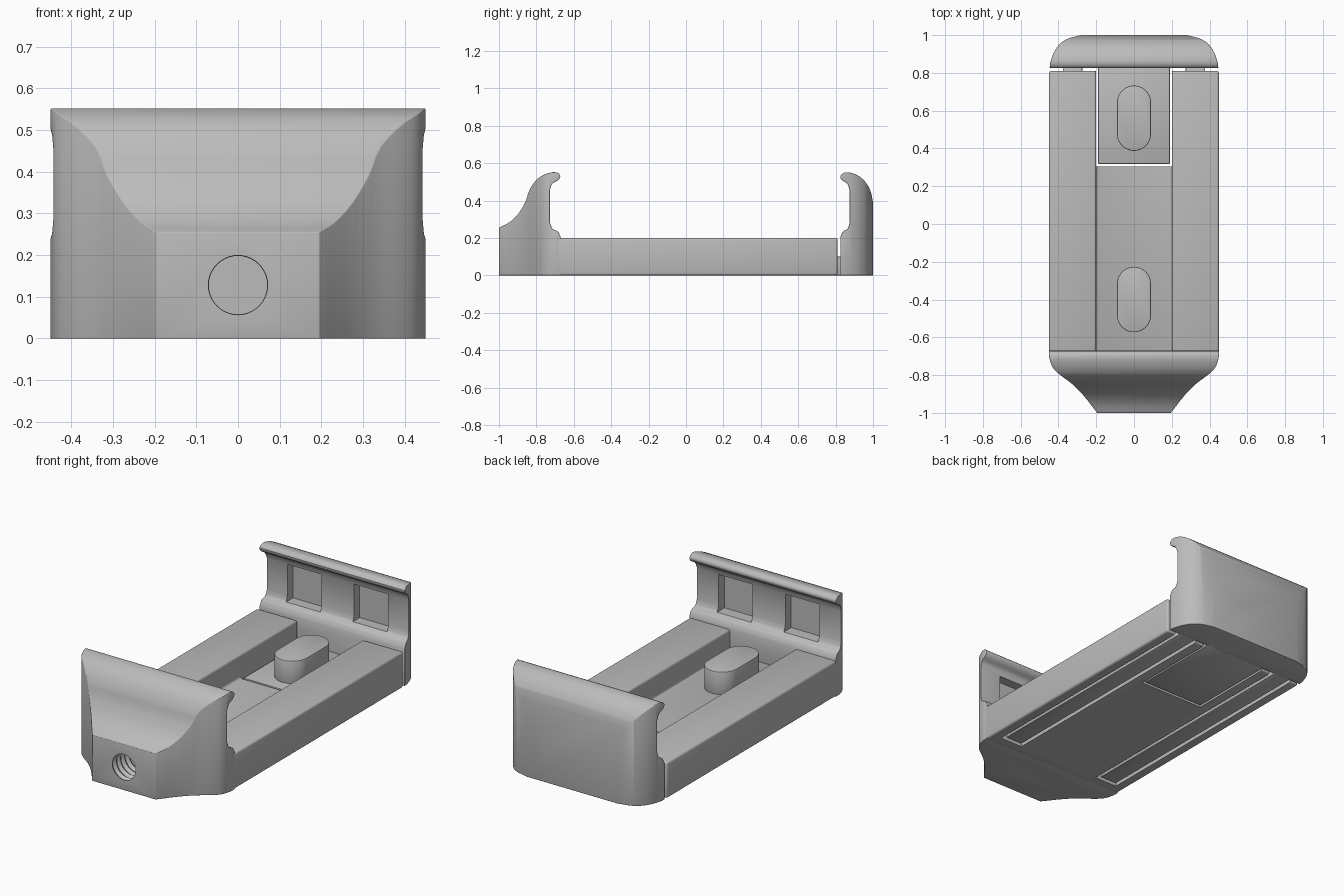
import bpy, bmesh, math
from mathutils import Vector

cube = bpy.data.objects.get("Cube")
if cube:
    bpy.data.objects.remove(cube, do_unlink=True)

grey = bpy.data.materials.new("mid grey plastic")
grey.use_nodes = True
grey.diffuse_color = (0.5, 0.5, 0.5, 1)
grey.node_tree.nodes["Principled BSDF"].inputs["Base Color"].default_value = (0.5, 0.5, 0.5, 1)


def curve(points, steps=3):
    """Smooth curve through the given 2D points."""
    p = [Vector(q) for q in points]
    p = [2 * p[0] - p[1]] + p + [2 * p[-1] - p[-2]]
    out = []
    for a, b, c, d in zip(p, p[1:], p[2:], p[3:]):
        for i in range(steps):
            t = i / steps
            out.append((2 * b + (c - a) * t + (2 * a - 5 * b + 4 * c - d) * t * t
                        + (3 * b - a - 3 * c + d) * t ** 3) / 2)
    return [tuple(q) for q in out] + [tuple(points[-1])]


def prism(name, outline, axis, lo, hi):
    """Extrude a 2D outline along x, y or z."""
    place = {"x": lambda u, v, w: (w, u, v),
             "y": lambda u, v, w: (u, w, v),
             "z": lambda u, v, w: (u, v, w)}[axis]
    bm = bmesh.new()
    ends = [[bm.verts.new(place(u, v, w)) for u, v in outline] for w in (lo, hi)]
    for ring in ends:
        bm.faces.new(ring)
    n = len(outline)
    for i in range(n):
        j = (i + 1) % n
        bm.faces.new((ends[0][i], ends[0][j], ends[1][j], ends[1][i]))
    bmesh.ops.recalc_face_normals(bm, faces=bm.faces)
    mesh = bpy.data.meshes.new(name)
    bm.to_mesh(mesh)
    bm.free()
    mesh.materials.append(grey)
    obj = bpy.data.objects.new(name, mesh)
    bpy.context.collection.objects.link(obj)
    return obj


def box(name, x0, x1, y0, y1, z0, z1):
    return prism(name, [(x0, y0), (x1, y0), (x1, y1), (x0, y1)], "z", z0, z1)


def apply(obj, mod):
    bpy.context.view_layer.objects.active = obj
    bpy.ops.object.modifier_apply(modifier=mod.name)


def combine(obj, other, operation="DIFFERENCE"):
    mod = obj.modifiers.new("combine", "BOOLEAN")
    mod.operation, mod.object, mod.solver = operation, other, "EXACT"
    apply(obj, mod)
    bpy.data.objects.remove(other, do_unlink=True)


def bevel(obj, width, angle=35, segments=3):
    mod = obj.modifiers.new("bevel", "BEVEL")
    mod.width, mod.segments = width, segments
    mod.limit_method, mod.angle_limit = "ANGLE", math.radians(angle)
    apply(obj, mod)


def smooth(obj):
    bpy.ops.object.select_all(action="DESELECT")
    obj.select_set(True)
    bpy.context.view_layer.objects.active = obj
    bpy.ops.object.shade_smooth_by_angle(angle=math.radians(32))


def jaw(name, flank, profile):
    """Jaw: a mirrored plan outline crossed with a side profile, plus grip pockets."""
    plan = flank + [(-x, y) for x, y in reversed(flank)]
    obj = prism(name, plan, "z", 0, 0.6)
    combine(obj, prism("profile", profile, "x", -0.6, 0.6), "INTERSECT")
    bm = bmesh.new()
    bm.from_mesh(obj.data)
    bmesh.ops.remove_doubles(bm, verts=bm.verts, dist=0.002)
    bm.to_mesh(obj.data)
    bm.free()
    bevel(obj, 0.014)
    return obj


def pockets(obj, y0, y1):
    for s in (-1, 1):
        x0, x1 = sorted((s * 0.1, s * 0.31))
        combine(obj, box("pocket", x0, x1, y0, y1, 0.25, 0.455))


def post(name, y):
    """Upright oblong peg in the channel."""
    outline = []
    for k in range(32):
        a = 2 * math.pi * (k + 0.5) / 32
        outline.append((0.09 * math.cos(a), y + 0.09 * math.sin(a) + math.copysign(0.083, math.sin(a))))
    obj = prism(name, outline, "z", 0.05, 0.195)
    bevel(obj, 0.005, 60, 2)
    return obj


# Body: channelled bar with two slots below and an opening for the slider
section = [(-0.45, 0), (0.45, 0), (0.45, 0.2), (0.2, 0.2),
           (0.2, 0.07), (-0.2, 0.07), (-0.2, 0.2), (-0.45, 0.2)]
body = prism("body", section, "y", -0.69, 0.81)
bevel(body, 0.012)
combine(body, box("slider_opening", -0.2, 0.2, 0.305, 0.9, -0.1, 0.1))
for s in (-1, 1):
    x0, x1 = sorted((s * 0.255, s * 0.395))
    combine(body, box("slot", x0, x1, -0.62, 0.9, -0.1, 0.12))

# Fixed front jaw
front_flank = curve([(0.45, -0.67), (0.448, -0.71), (0.43, -0.76), (0.39, -0.8),
                     (0.33, -0.845), (0.27, -0.905), (0.195, -1)])
front_profile = [(-0.67, 0), (-1, 0)] + curve(
    [(-1, 0.255), (-0.95, 0.28), (-0.9, 0.325), (-0.86, 0.39), (-0.835, 0.46), (-0.79, 0.52),
     (-0.73, 0.548), (-0.69, 0.55), (-0.672, 0.53), (-0.685, 0.508), (-0.715, 0.49),
     (-0.728, 0.455)]) + curve([(-0.728, 0.285), (-0.715, 0.25), (-0.685, 0.235), (-0.67, 0.205)])
front_jaw = jaw("front_jaw", front_flank, front_profile)
pockets(front_jaw, -0.78, -0.7)

# Threaded hole in the front face
ridges = [(0.07 if i % 2 else 0.081, -1.02 + 0.018 * i) for i in range(15)]
bm = bmesh.new()
rings = [[bm.verts.new((r * math.cos(k * math.pi / 20), y, 0.128 + r * math.sin(k * math.pi / 20)))
          for k in range(40)] for r, y in ridges]
for a, b in zip(rings, rings[1:]):
    for k in range(40):
        j = (k + 1) % 40
        bm.faces.new((a[k], a[j], b[j], b[k]))
bm.faces.new(rings[0])
bm.faces.new(rings[-1])
bmesh.ops.recalc_face_normals(bm, faces=bm.faces)
thread_mesh = bpy.data.meshes.new("thread")
bm.to_mesh(thread_mesh)
bm.free()
thread_mesh.materials.append(grey)
thread = bpy.data.objects.new("thread", thread_mesh)
bpy.context.collection.objects.link(thread)
combine(front_jaw, thread)

# Sliding rear jaw
rear_flank = curve([(0.447, 0.825), (0.44, 0.865), (0.415, 0.925), (0.365, 0.975), (0.28, 1)])
rear_profile = [(0.825, 0), (1, 0)] + curve(
    [(1, 0.39), (0.985, 0.455), (0.95, 0.51), (0.9, 0.543), (0.85, 0.55), (0.825, 0.53),
     (0.835, 0.508), (0.862, 0.49), (0.875, 0.455)]) + curve(
    [(0.875, 0.285), (0.865, 0.25), (0.84, 0.235), (0.825, 0.205)])
rear_jaw = jaw("rear_jaw", rear_flank, rear_profile)
pockets(rear_jaw, 0.85, 0.925)

# Slider tongue and guide legs of the rear jaw
slider = box("slider_tongue", -0.19, 0.19, 0.318, 0.86, 0, 0.07)
legs = [box(side + "_guide_leg", s * 0.325 - 0.052, s * 0.325 + 0.052, -0.6, 0.86, 0, 0.1)
        for side, s in (("left", 1), ("right", -1))]
for part in [slider] + legs:
    bevel(part, 0.005, segments=2)

front_post = post("front_post", -0.4)
rear_post = post("rear_post", 0.56)

for part in [body, front_jaw, rear_jaw, slider, front_post, rear_post] + legs:
    smooth(part)
